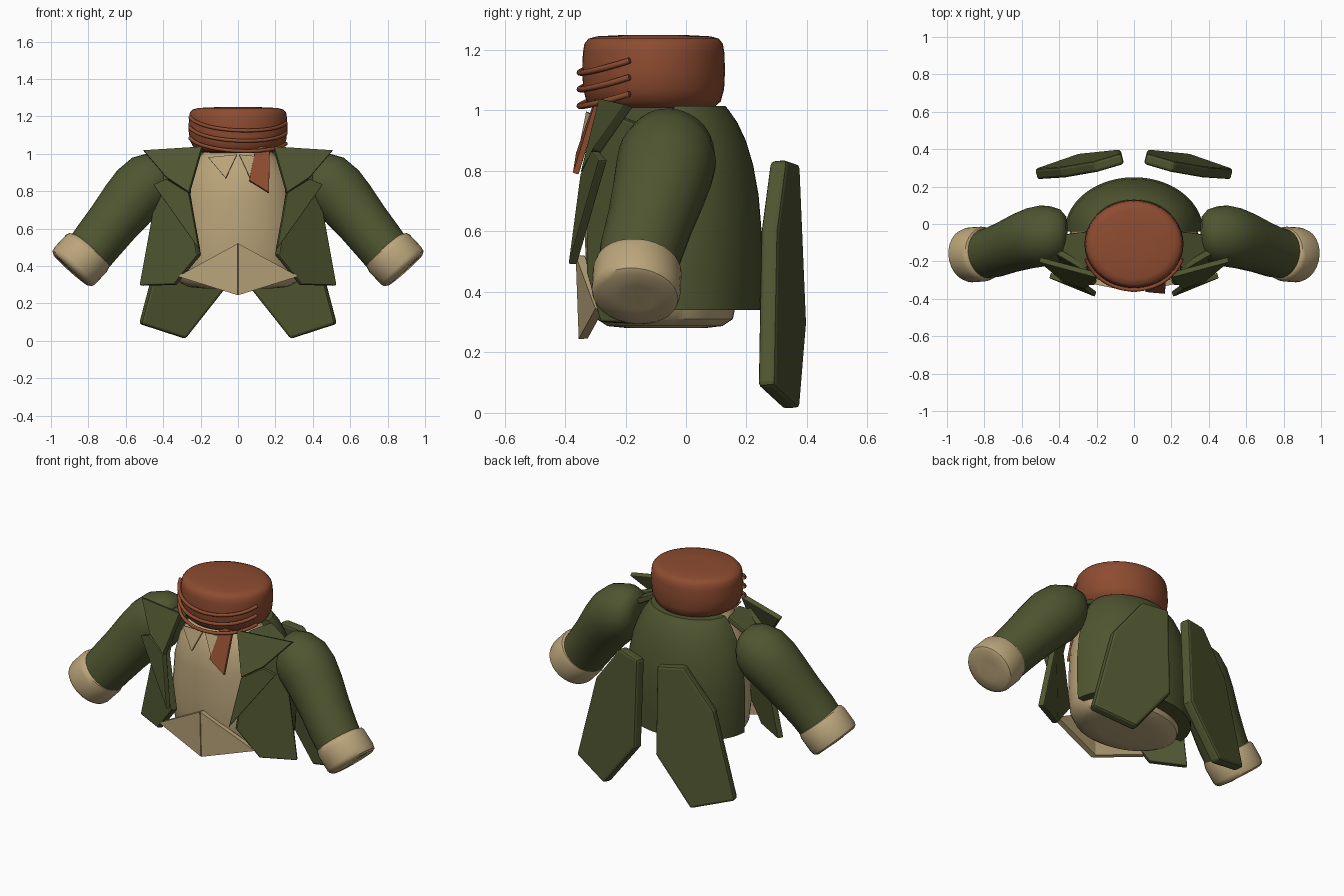
import bpy, bmesh, math
from mathutils import Vector

if "Cube" in bpy.data.objects:
    bpy.data.objects.remove(bpy.data.objects["Cube"])


def material(name, rgb):
    m = bpy.data.materials.new(name)
    m.diffuse_color = (*rgb, 1)
    m.use_nodes = True
    m.node_tree.nodes["Principled BSDF"].inputs["Base Color"].default_value = m.diffuse_color
    return m


GREEN = material("coat green", (0.078, 0.092, 0.030))
TAN = material("shirt tan", (0.50, 0.38, 0.20))
RED = material("scarf rust", (0.27, 0.072, 0.030))


def make(name, bm, mat, smooth=True):
    bmesh.ops.recalc_face_normals(bm, faces=bm.faces)
    me = bpy.data.meshes.new(name)
    bm.to_mesh(me)
    bm.free()
    ob = bpy.data.objects.new(name, me)
    bpy.context.collection.objects.link(ob)
    me.materials.append(mat)
    if smooth:
        bpy.ops.object.select_all(action='DESELECT')
        ob.select_set(True)
        bpy.context.view_layer.objects.active = ob
        bpy.ops.object.shade_smooth_by_angle(angle=math.radians(40))
    return ob


def mirror(ob):
    m = ob.modifiers.new("mirror", 'MIRROR')
    m.use_clip = False
    m.use_mirror_merge = False


def loft(name, rings, mat, smooth=True):
    """Skin closed rings of equal length and cap both ends."""
    bm = bmesh.new()
    rows = [[bm.verts.new(p) for p in r] for r in rings]
    n = len(rows[0])
    for a, b in zip(rows, rows[1:]):
        for i in range(n):
            j = (i + 1) % n
            bm.faces.new((a[i], a[j], b[j], b[i]))
    bm.faces.new(rows[0])
    bm.faces.new(rows[-1])
    return make(name, bm, mat, smooth)


def tube(name, stations, mat, n=28):
    """Loft round rings (x, y, z, radius) across a path."""
    c = [Vector(s[:3]) for s in stations]
    rings = []
    for k, s in enumerate(stations):
        t = (c[min(k + 1, len(c) - 1)] - c[max(k - 1, 0)]).normalized()
        u = (Vector((0, 1, 0)) - t * t.y).normalized()
        v = t.cross(u)
        rings.append([c[k] + s[3] * (u * math.cos(2 * math.pi * i / n) + v * math.sin(2 * math.pi * i / n))
                      for i in range(n)])
    return loft(name, rings, mat)


def plate(name, pts, mat, thick, bevel=0.008, both=True):
    """Thin cloth plate from an outline."""
    bm = bmesh.new()
    bm.faces.new([bm.verts.new(p) for p in pts])
    ob = make(name, bm, mat, False)
    s = ob.modifiers.new("thickness", 'SOLIDIFY')
    s.thickness = thick
    s.offset = 0
    if bevel:
        b = ob.modifiers.new("soft edge", 'BEVEL')
        b.width = bevel
        b.segments = 2
        b.angle_limit = math.radians(50)
    if both:
        mirror(ob)
    return ob


def oval(z, rx, yf, yb, n=40):
    cy, ry = (yf + yb) / 2, (yb - yf) / 2
    return [(rx * math.cos(2 * math.pi * i / n), cy + ry * math.sin(2 * math.pi * i / n), z) for i in range(n)]


# Shirt torso
loft("shirt_body", [oval(*r) for r in (
    (.28, .18, -.19, .06), (.287, .26, -.26, .12), (.31, .31, -.295, .155), (.36, .335, -.315, .165),
    (.46, .345, -.33, .18), (.6, .34, -.335, .19), (.75, .325, -.335, .18), (.87, .285, -.325, .14),
    (.96, .23, -.29, .09), (1.03, .16, -.24, .04))], TAN)

# Coat back: half dome with a flat inner side
loft("coat_back", [
    [(rx * math.cos(math.pi * i / 28), -.04 + (yb + .04) * math.sin(math.pi * i / 28), z) for i in range(29)]
    for z, rx, yb in ((.34, .365, .245), (.45, .37, .25), (.6, .37, .25), (.72, .36, .24), (.82, .34, .222),
                      (.9, .31, .198), (.96, .28, .17), (1.0, .25, .142), (1.015, .235, .13))], GREEN)

# Sleeves and cuffs
mirror(tube("sleeve", [
    (.355, -.05, .87, .05), (.362, -.05, .87, .09), (.385, -.05, .869, .128), (.425, -.055, .863, .15),
    (.48, -.062, .84, .163), (.53, -.072, .798, .162), (.59, -.09, .73, .154), (.67, -.12, .63, .142),
    (.75, -.15, .53, .136), (.82, -.165, .44, .13)], GREEN))
mirror(tube("cuff", [
    (.79, -.158, .492, .125), (.795, -.159, .486, .14), (.81, -.161, .468, .147), (.872, -.165, .402, .147),
    (.886, -.167, .386, .141), (.893, -.168, .378, .125), (.894, -.168, .377, .06)], TAN))

# Coat front panels, shoulder straps and lapels
plate("front_panel", [
    (.25, -.24, .99), (.42, -.14, .95), (.45, -.15, .68), (.52, -.17, .295), (.335, -.27, .30),
    (.205, -.315, .46), (.26, -.305, .78)], GREEN, .035)
plate("shoulder_panel", [
    (.21, -.20, 1.0), (.25, -.04, 1.0), (.37, -.055, .93), (.40, -.15, .92), (.27, -.25, .97)], GREEN, .03)
plate("upper_lapel", [
    (.19, -.275, 1.035), (.505, -.19, 1.015), (.38, -.295, .87), (.26, -.335, .79)], GREEN, .03, .004)
plate("lower_lapel", [
    (.26, -.335, .79), (.38, -.30, .865), (.45, -.275, .835), (.205, -.375, .49)], GREEN, .03, .004)

# Coat tails
plate("coat_tail", [
    (.06, .35, .82), (.21, .305, .835), (.39, .275, .60), (.525, .265, .09), (.285, .35, .012),
    (.065, .37, .29)], GREEN, .06, .015)

# Shirt hem folded along the middle, and collar points
plate("shirt_hem", [(0, -.35, .52), (.32, -.285, .345), (0, -.34, .245)], TAN, .03, 0)
plate("shirt_collar", [(.005, -.325, .995), (.16, -.30, .98), (.065, -.35, .868)], TAN, .012, .002)

# Scarf roll
loft("scarf_roll", [oval(z, rx, -.107 - ry, -.107 + ry) for z, rx, ry in (
    (1.005, .17, .17), (1.01, .205, .20), (1.03, .235, .222), (1.07, .257, .233), (1.13, .265, .236),
    (1.19, .262, .234), (1.22, .257, .229), (1.237, .243, .216), (1.245, .21, .188), (1.25, .10, .09))], RED)

# Scarf strands sagging across the front
for k in range(3):
    stations = []
    for i in range(25):
        s = -1 + i / 12
        a = math.radians(-90 + 72 * s)
        z = 1.125 - .055 * k + .055 * s * s - .015 * s
        stations.append((.268 * math.cos(a), -.115 + .243 * math.sin(a), z, 1))
    cu = bpy.data.curves.new("scarf_strand", 'CURVE')
    cu.dimensions = '3D'
    cu.bevel_depth = .01
    cu.bevel_resolution = 2
    cu.use_fill_caps = True
    sp = cu.splines.new('POLY')
    sp.points.add(24)
    for i, p in enumerate(stations):
        # parametrise evenly from left to right in front of the roll
        s = -1 + i / 12
        a = math.radians(72 * s)
        sp.points[i].co = (.27 * math.sin(a), -.112 - .24 * math.cos(a), p[2], 1)
    ob = bpy.data.objects.new("scarf_strand", cu)
    bpy.context.collection.objects.link(ob)
    cu.materials.append(RED)

# Scarf tail hanging in front
plate("scarf_tail", [(.095, -.29, 1.04), (.17, -.29, 1.03), (.165, -.365, .79), (.06, -.355, .855)],
      RED, .02, .003, False)
